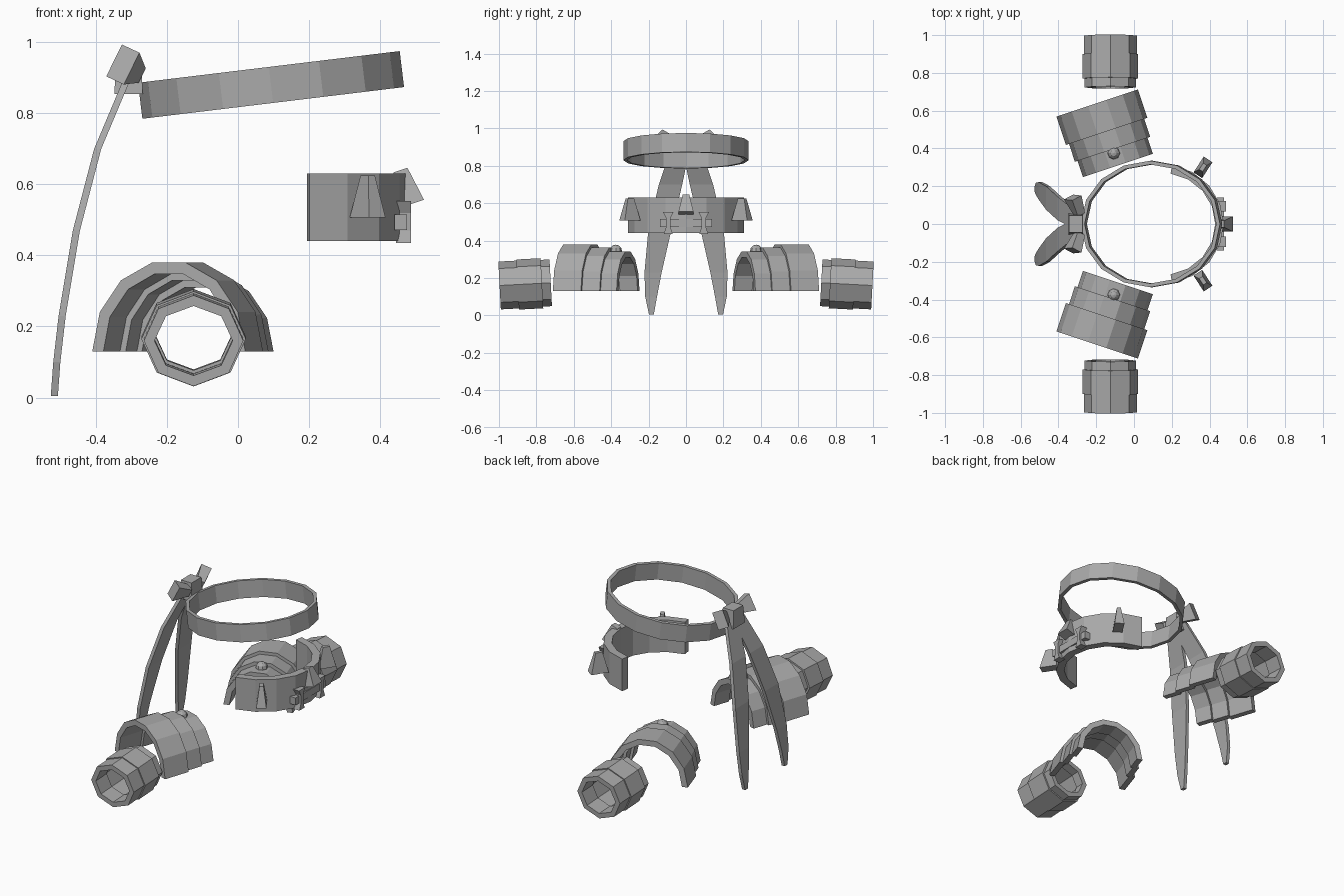
import bpy, bmesh, math
from mathutils import Matrix, Vector

if "Cube" in bpy.data.objects:
    bpy.data.objects.remove(bpy.data.objects["Cube"])

mat = bpy.data.materials.new("plain grey")
mat.diffuse_color = (0.4, 0.4, 0.4, 1)
mat.use_nodes = True
mat.node_tree.nodes["Principled BSDF"].inputs["Base Color"].default_value = mat.diffuse_color
MIRROR = Matrix.Scale(-1, 4, (0, 1, 0))
T = Matrix.Translation


def rot(deg, axis):
    return Matrix.Rotation(math.radians(deg), 4, axis)


def finish(name, bm, m=Matrix()):
    bm.transform(m)
    bmesh.ops.recalc_face_normals(bm, faces=bm.faces)
    me = bpy.data.meshes.new(name)
    bm.to_mesh(me)
    bm.free()
    me.materials.append(mat)
    ob = bpy.data.objects.new(name, me)
    bpy.context.collection.objects.link(ob)


def arc_shell(name, tiers, n, a0, a1, thick, m):
    """Thick arc bands around local Y; tiers = (y0, y1, x radius, z radius)."""
    bm = bmesh.new()
    closed = abs(a1 - a0) >= 360
    for y0, y1, rx, rz in tiers:
        rings = []
        for i in range(n if closed else n + 1):
            a = math.radians(a0 + (a1 - a0) * i / n)
            c, s = math.cos(a), math.sin(a)
            rings.append([bm.verts.new(((rx - t) * c, y, (rz - t) * s))
                          for t, y in ((0, y0), (0, y1), (thick, y1), (thick, y0))])
        for i in range(n):
            p, q = rings[i], rings[(i + 1) % len(rings)]
            for k in range(4):
                j = (k + 1) % 4
                bm.faces.new((p[k], p[j], q[j], q[k]))
        if not closed:
            bm.faces.new(rings[0])
            bm.faces.new(rings[-1])
    finish(name, bm, m)


def frustum(name, base, top, h, m):
    """Tapered block rising along local Z from the origin."""
    bm = bmesh.new()
    r = [[bm.verts.new((sx * w / 2, sy * d / 2, z)) for sx, sy in ((-1, -1), (1, -1), (1, 1), (-1, 1))]
         for (w, d), z in ((base, 0), (top, h))]
    bm.faces.new(r[0])
    bm.faces.new(r[1])
    for k in range(4):
        j = (k + 1) % 4
        bm.faces.new((r[0][k], r[0][j], r[1][j], r[1][k]))
    finish(name, bm, m)


def prism(name, pts, x0, x1):
    """Outline in (y, z) extruded along X."""
    bm = bmesh.new()
    a, b = ([bm.verts.new((x, y, z)) for y, z in pts] for x in (x0, x1))
    bm.faces.new(a)
    bm.faces.new(b)
    for k in range(len(pts)):
        j = (k + 1) % len(pts)
        bm.faces.new((a[k], a[j], b[j], b[k]))
    finish(name, bm)


# headband, tilted upward toward +x
arc_shell("headband", [(-0.051, 0.051, 0.371, 0.335)], 16, 0, 360, 0.02,
          T((0.093, 0, 0.88)) @ rot(-6.9, 'Y') @ rot(90, 'X'))

# collar, an open half ring
arc_shell("collar", [(0.44, 0.63, 0.325, 0.315)], 8, -81, 81, 0.045,
          T((0.15, 0, 0)) @ rot(90, 'X'))

# collar spikes
for side, m in (("right", Matrix()), ("left", MIRROR)):
    frustum("collar_spike_" + side, (0.10, 0.055), (0.04, 0.022), 0.118,
            m @ T((0.365, 0.30, 0.507)) @ rot(57, 'Z'))
frustum("collar_spike_middle", (0.075, 0.08), (0.042, 0.035), 0.10,
        T((0.488, 0, 0.545)) @ rot(-18, 'Y'))

# bone-shaped clasp on the collar
prism("clasp_bar", [(-0.14, 0.472), (0.14, 0.472), (0.14, 0.515), (-0.14, 0.515)], 0.44, 0.476)
for side, y in (("right", 0.095), ("left", -0.095)):
    prism("clasp_end_" + side,
          [(y + dy, z) for dy, z in ((-.024, .435), (.024, .435), (.012, .47), (.012, .52),
                                     (.028, .553), (-.028, .553), (-.012, .52), (-.012, .47))],
          0.445, 0.487)

# knot behind the headband, with flared loops
frustum("knot", (0.08, 0.11), (0.07, 0.09), 0.105, T((-0.308, 0, 0.855)))
for side, m in (("right", Matrix()), ("left", MIRROR)):
    d = Vector((-0.42, 0.9, 0.05)).normalized()
    frustum("knot_loop_" + side, (0.045, 0.045), (0.06, 0.10), 0.10,
            m @ T((-0.288, 0.05, 0.915)) @ rot(25, 'Y') @ d.to_track_quat('Z', 'Y').to_matrix().to_4x4())

# ribbon tails: x, z, inner y, outer y
TAIL = [(-0.315, 0.89, -0.02, 0.08), (-0.395, 0.70, 0.02, 0.145), (-0.455, 0.47, 0.075, 0.20),
        (-0.495, 0.23, 0.13, 0.222), (-0.51, 0.10, 0.155, 0.218), (-0.517, 0.005, 0.172, 0.198)]
for side, m in (("right", Matrix()), ("left", MIRROR)):
    bm = bmesh.new()
    rows = [[bm.verts.new(p) for p in ((x - .01, a, z), (x - .01, b, z), (x + .01, b, z), (x + .01, a, z))]
            for x, z, a, b in TAIL]
    for p, q in zip(rows, rows[1:]):
        for k in range(4):
            j = (k + 1) % 4
            bm.faces.new((p[k], p[j], q[j], q[k]))
    bm.faces.new(rows[0])
    bm.faces.new(rows[-1])
    finish("ribbon_tail_" + side, bm, m)

for side, m in (("right", Matrix()), ("left", MIRROR)):
    # stepped half-barrel shoulder guards
    arc_shell("shoulder_guard_" + side,
              [(0, 0.10, 0.195, 0.217), (0.09, 0.20, 0.21, 0.238), (0.19, 0.348, 0.227, 0.256)],
              7, 0, 180, 0.033, m @ T((-0.085, 0.31, 0.13)) @ rot(18.4, 'Z'))
    # faceted stud on the guard
    bm = bmesh.new()
    bmesh.ops.create_uvsphere(bm, u_segments=8, v_segments=6, radius=0.033)
    finish("guard_stud_" + side, bm, m @ T((-0.107, 0.375, 0.345)))
    # octagonal wrist cuffs in three steps
    arc_shell("wrist_cuff_" + side,
              [(-0.137, -0.085, 0.136, 0.125), (-0.09, 0.04, 0.147, 0.134), (0.035, 0.137, 0.14, 0.128)],
              8, 0, 360, 0.03, m @ T((-0.125, 0.86, 0.167)) @ rot(-3, 'X'))
